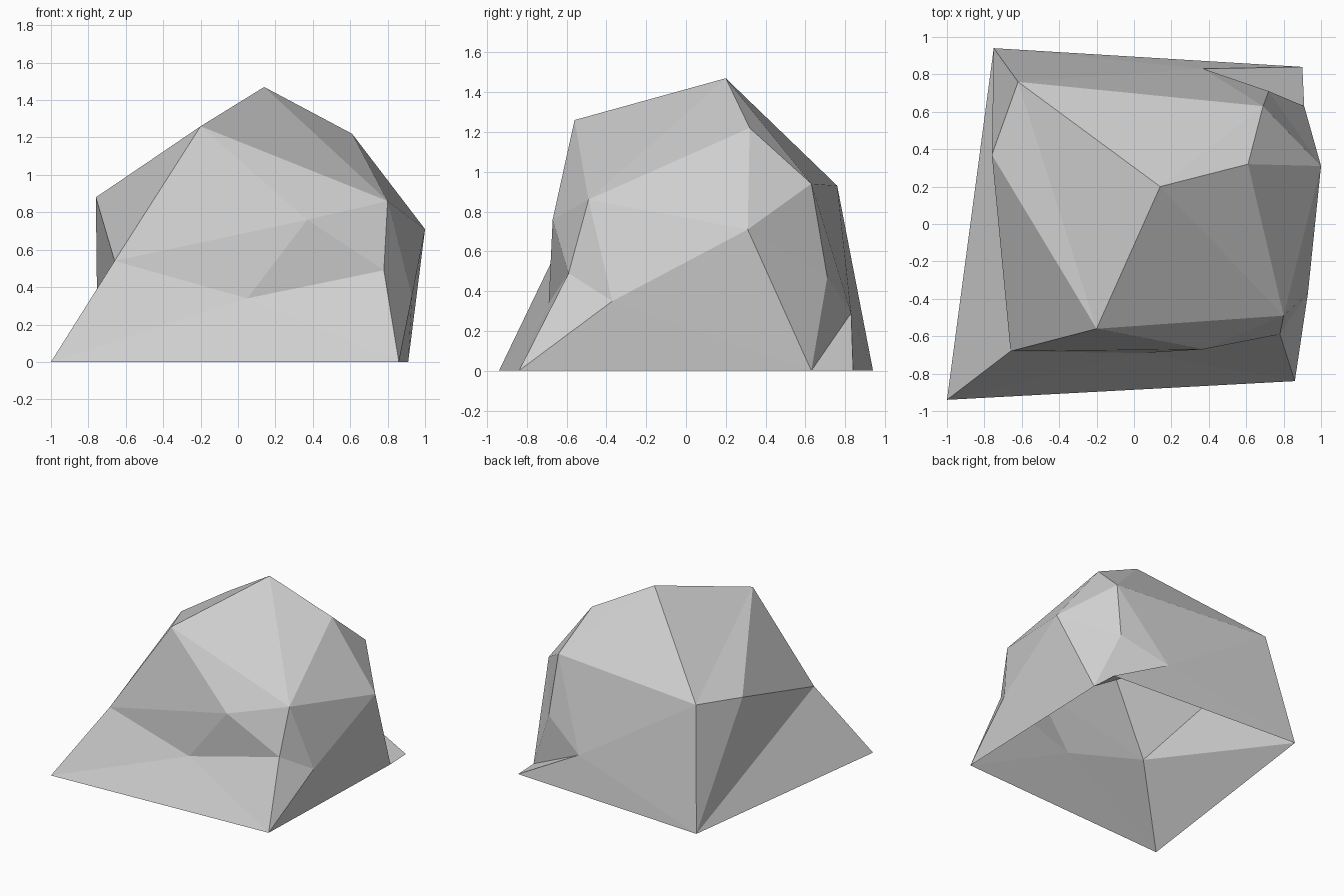
import bpy
import bmesh

start_cube = bpy.data.objects.get("Cube")
if start_cube:
    bpy.data.objects.remove(start_cube, do_unlink=True)

# Corners of the boulder, named by where they sit
corners = {
    # open footprint on the ground
    "foot_front_right": (-1.0, -.94, 0), "foot_front_left": (.86, -.84, 0),
    "foot_side": (.91, .63, 0), "foot_back_left": (.9, .84, 0),
    "foot_back_right": (-.75, .94, 0),
    # crown
    "peak": (.14, .2, 1.47), "brow": (-.2, -.56, 1.26), "crest": (.61, .32, 1.22),
    # shoulders
    "shoulder_front": (.8, -.49, .86), "shoulder_left": (1.0, .31, .71),
    "shoulder_back": (.69, .63, .94), "rear_right": (-.62, .76, .93),
    "side_right": (-.76, .37, .88),
    # front hollow
    "cheek_right": (-.66, -.68, .54), "cheek_left": (.78, -.59, .49),
    "ridge": (.37, -.67, .76), "hollow": (.05, -.69, .34),
    # left flank and the notch at the back
    "flank": (.93, -.37, .35), "notch_top": (.72, .71, .47), "notch_deep": (.37, .83, .29),
}

bm = bmesh.new()
points = {name: bm.verts.new(co) for name, co in corners.items()}


def fan(hub, rim, closed=True):
    """Triangles from one hub corner to a row of rim corners."""
    rim = rim.split()
    if closed:
        rim.append(rim[0])
    for first, second in zip(rim, rim[1:]):
        bm.faces.new([points[n] for n in (hub, first, second)])


# Crown facets
fan("peak", "brow shoulder_front crest shoulder_back rear_right")
# Front facets and the hollow beneath the ridge
fan("ridge", "brow cheek_right hollow cheek_left shoulder_front")
fan("hollow", "cheek_right foot_front_right foot_front_left cheek_left", closed=False)
# Left flank
fan("flank", "shoulder_front cheek_left foot_front_left foot_side shoulder_left")
fan("shoulder_left", "shoulder_front crest shoulder_back notch_top foot_side", closed=False)
# Right side
fan("side_right", "rear_right brow cheek_right foot_back_right")
fan("cheek_right", "foot_front_right foot_back_right", closed=False)
# Back wall around the notch
fan("notch_deep", "shoulder_back notch_top foot_side foot_back_left foot_back_right rear_right")

bmesh.ops.recalc_face_normals(bm, faces=bm.faces)
# Make sure the shell faces outward
if sum(f.normal.z * f.calc_area() for f in bm.faces) < 0:
    bmesh.ops.reverse_faces(bm, faces=bm.faces)

mesh = bpy.data.meshes.new("boulder")
bm.to_mesh(mesh)
bm.free()

# Stone colour
stone = bpy.data.materials.new("stone_grey")
stone.use_nodes = True
grey = (.64, .64, .64, 1)
stone.diffuse_color = grey
for node in stone.node_tree.nodes:
    if node.type == "BSDF_PRINCIPLED":
        node.inputs["Base Color"].default_value = grey
mesh.materials.append(stone)

boulder = bpy.data.objects.new("boulder", mesh)
bpy.context.collection.objects.link(boulder)
